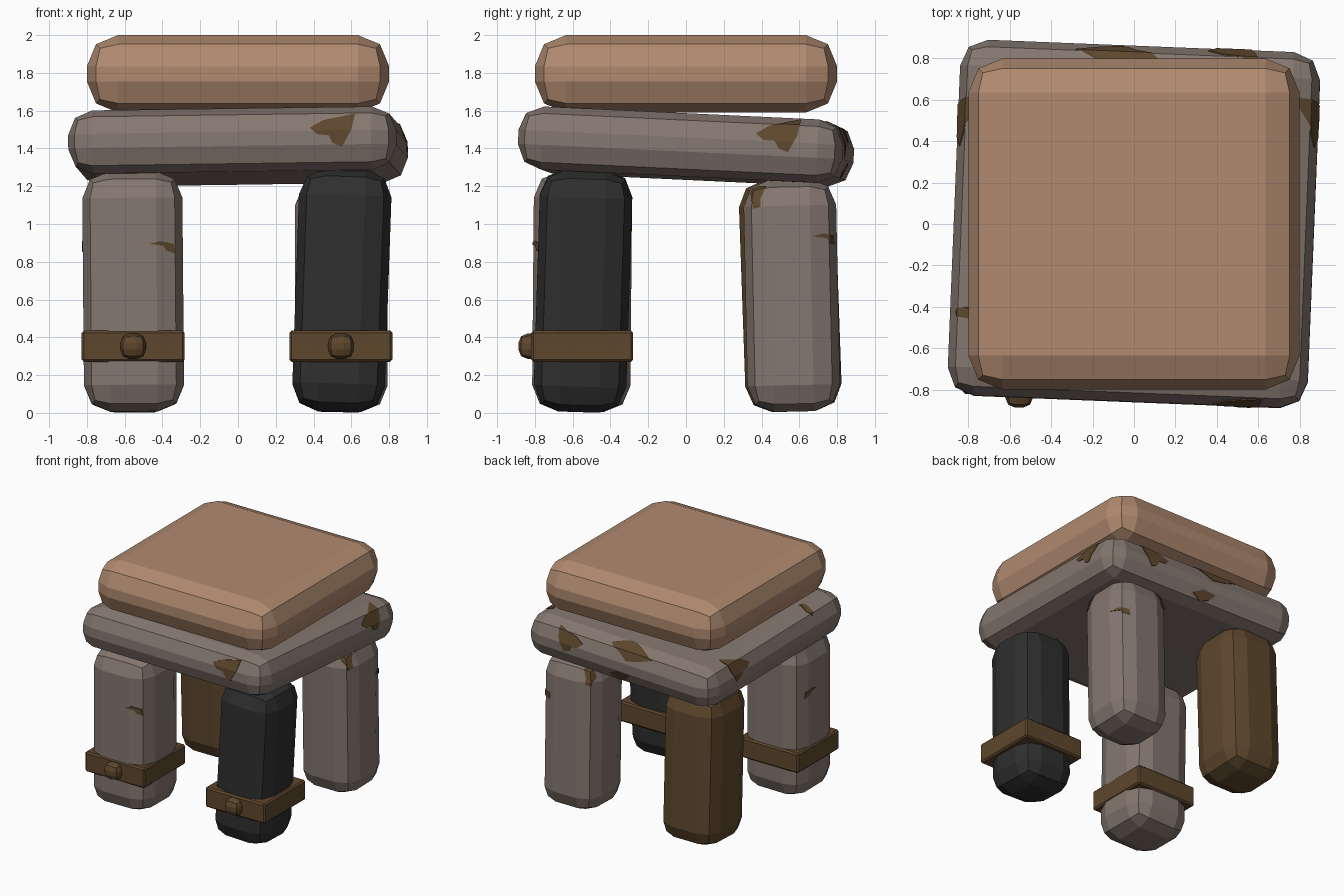
import bpy, bmesh
from math import radians
from mathutils import Vector, Euler, Matrix

cube = bpy.data.objects.get("Cube")
if cube:
    bpy.data.objects.remove(cube, do_unlink=True)


def material(name, color):
    m = bpy.data.materials.new(name)
    m.use_nodes = True
    m.diffuse_color = (*color, 1)
    bsdf = next(n for n in m.node_tree.nodes if n.type == 'BSDF_PRINCIPLED')
    bsdf.inputs["Base Color"].default_value = (*color, 1)
    bsdf.inputs["Roughness"].default_value = 0.9
    return m


TAN = material("tan cushion", (0.44, 0.255, 0.16))
GRAY = material("warm gray stone", (0.235, 0.185, 0.16))
BLACK = material("charcoal stone", (0.028, 0.028, 0.028))
BROWN = material("dark brown", (0.112, 0.063, 0.026))


def add_object(name, bm, mat):
    mesh = bpy.data.meshes.new(name)
    bm.to_mesh(mesh)
    bm.free()
    if mat:
        mesh.materials.append(mat)
    obj = bpy.data.objects.new(name, mesh)
    bpy.context.scene.collection.objects.link(obj)
    return obj


def block(name, size, loc, mat, bevel, tilt=(0, 0, 0), segments=2):
    """A box with every edge rounded off in flat facets."""
    bm = bmesh.new()
    bmesh.ops.create_cube(bm, size=1)
    bmesh.ops.scale(bm, vec=size, verts=bm.verts)
    bmesh.ops.bevel(bm, geom=bm.edges[:], offset=bevel, segments=segments,
                    profile=0.5, affect='EDGES', clamp_overlap=True)
    rot = Euler([radians(a) for a in tilt]).to_matrix().to_4x4()
    bmesh.ops.transform(bm, matrix=Matrix.Translation(loc) @ rot, verts=bm.verts)
    return add_object(name, bm, mat)


# Outward direction and sideways direction of each side
SIDES = {"front": (Vector((0, -1, 0)), Vector((1, 0, 0))),
         "back": (Vector((0, 1, 0)), Vector((1, 0, 0))),
         "left": (Vector((1, 0, 0)), Vector((0, 1, 0))),
         "right": (Vector((-1, 0, 0)), Vector((0, 1, 0)))}


def stain(name, part, side, outline, depth):
    """A thin raised patch that follows the rounded surface of a block."""
    out, across = SIDES[side]
    bm = bmesh.new()
    verts = [bm.verts.new(across * u + out * depth + Vector((0, 0, z))) for u, z in outline]
    face = bm.faces.new(verts)
    extruded = bmesh.ops.extrude_face_region(bm, geom=[face])["geom"]
    bmesh.ops.translate(bm, vec=out * 0.5,
                        verts=[v for v in extruded if isinstance(v, bmesh.types.BMVert)])
    bmesh.ops.recalc_face_normals(bm, faces=bm.faces)
    cutter = add_object(name + "_cutter", bm, None)
    cutter.hide_render = True

    size, loc, bevel, tilt = part
    patch = block(name, [s + 0.008 for s in size], loc, BROWN, bevel, tilt)
    mod = patch.modifiers.new("cut", 'BOOLEAN')
    mod.operation, mod.solver, mod.object = 'INTERSECT', 'EXACT', cutter
    bpy.context.view_layer.update()
    graph = bpy.context.evaluated_depsgraph_get()
    mesh = bpy.data.meshes.new_from_object(patch.evaluated_get(graph))
    patch.modifiers.clear()
    patch.data = mesh
    mesh.materials.clear()
    mesh.materials.append(BROWN)
    bpy.data.objects.remove(cutter, do_unlink=True)


def moved(outline, du, dz):
    return [(u + du, z + dz) for u, z in outline]


# Seat and the crooked slab under it
block("seat_cushion", (1.6, 1.6, 0.41), (0, 0, 1.795), TAN, 0.165)
slab = ((1.74, 1.72, 0.335), (0, 0, 1.41), 0.13, (-2.7, -0.8, -2.3))
block("seat_slab", slab[0], slab[1], GRAY, slab[2], slab[3])

# Four thick legs, each leaning its own way: size, location, bevel, tilt
legs = {
    "front_right_leg": ((0.53, 0.52, 1.27), (-0.555, -0.55, 0.642), 0.14, (-0.5, -0.5, 0), GRAY),
    "front_left_leg": ((0.49, 0.49, 1.28), (0.55, -0.545, 0.647), 0.14, (-1.8, 2, 0), BLACK),
    "back_left_leg": ((0.49, 0.49, 1.23), (0.547, 0.56, 0.622), 0.14, (1.2, 0, 0), GRAY),
    "back_right_leg": ((0.5, 0.51, 1.23), (-0.55, 0.552, 0.622), 0.14, (2, 0, 0), BROWN),
}
for name, (size, loc, bevel, tilt, mat) in legs.items():
    block(name, size, loc, mat, bevel, tilt)

# Straps with a round stud on the front legs
for side, x in (("right", -0.555), ("left", 0.545)):
    block(side + "_strap", (0.545, 0.54, 0.165), (x, -0.55, 0.353), BROWN, 0.012, segments=1)
    block(side + "_stud", (0.135, 0.135, 0.135), (x, -0.82, 0.353), BROWN, 0.05)

# Stains on the slab
broad = [(-0.12, 0.01), (-0.05, 0.05), (0.12, 0.085), (0.1, 0),
         (0.05, -0.09), (0, -0.07), (-0.02, -0.03), (-0.08, -0.025)]
streak = [(0.2, 0.05), (0.05, 0.08), (-0.05, 0.06), (-0.2, 0.02),
          (-0.08, -0.02), (0.03, -0.04), (0.1, 0.01)]
speck = [(-0.1, 0.03), (0.02, 0.04), (0.1, 0), (0.03, -0.04), (-0.05, -0.02)]
for i, (side, shape, u, z) in enumerate([
        ("front", broad, 0.5, 1.5), ("left", broad, 0.49, 1.47),
        ("back", broad, 0.48, 1.44), ("right", broad, 0.5, 1.45),
        ("back", streak, -0.08, 1.47), ("back", speck, 0.02, 1.28)]):
    stain(f"slab_stain_{i + 1}", slab, side, moved(shape, u, z), 0.74)
small = [(u * 0.3, z * 0.8) for u, z in speck]
stain("slab_stain_small", slab, "right", moved(small, -0.43, 1.565), 0.74)

# Stains on the gray legs
drip = [(-0.09, 0), (-0.03, 0.015), (0.04, 0), (0.045, -0.05), (0, -0.035), (-0.015, -0.01)]
corner = [(-0.04, 0.06), (0.05, 0.06), (0.02, 0), (0.02, -0.05), (-0.02, -0.06)]
front_leg, back_leg = legs["front_right_leg"][:4], legs["back_left_leg"][:4]
stain("front_leg_stain", front_leg, "front", moved(drip, -0.38, 0.895), 0.7)
stain("front_leg_side_stain", front_leg, "right", moved(drip, -0.44, 0.895), 0.7)
stain("back_leg_top_stain", back_leg, "left", moved(corner, 0.375, 1.14), 0.7)
stain("back_leg_rear_stain", back_leg, "back", moved(corner, 0.36, 1.14), 0.7)
stain("back_leg_edge_stain", back_leg, "left", moved(drip, 0.76, 0.935), 0.7)
